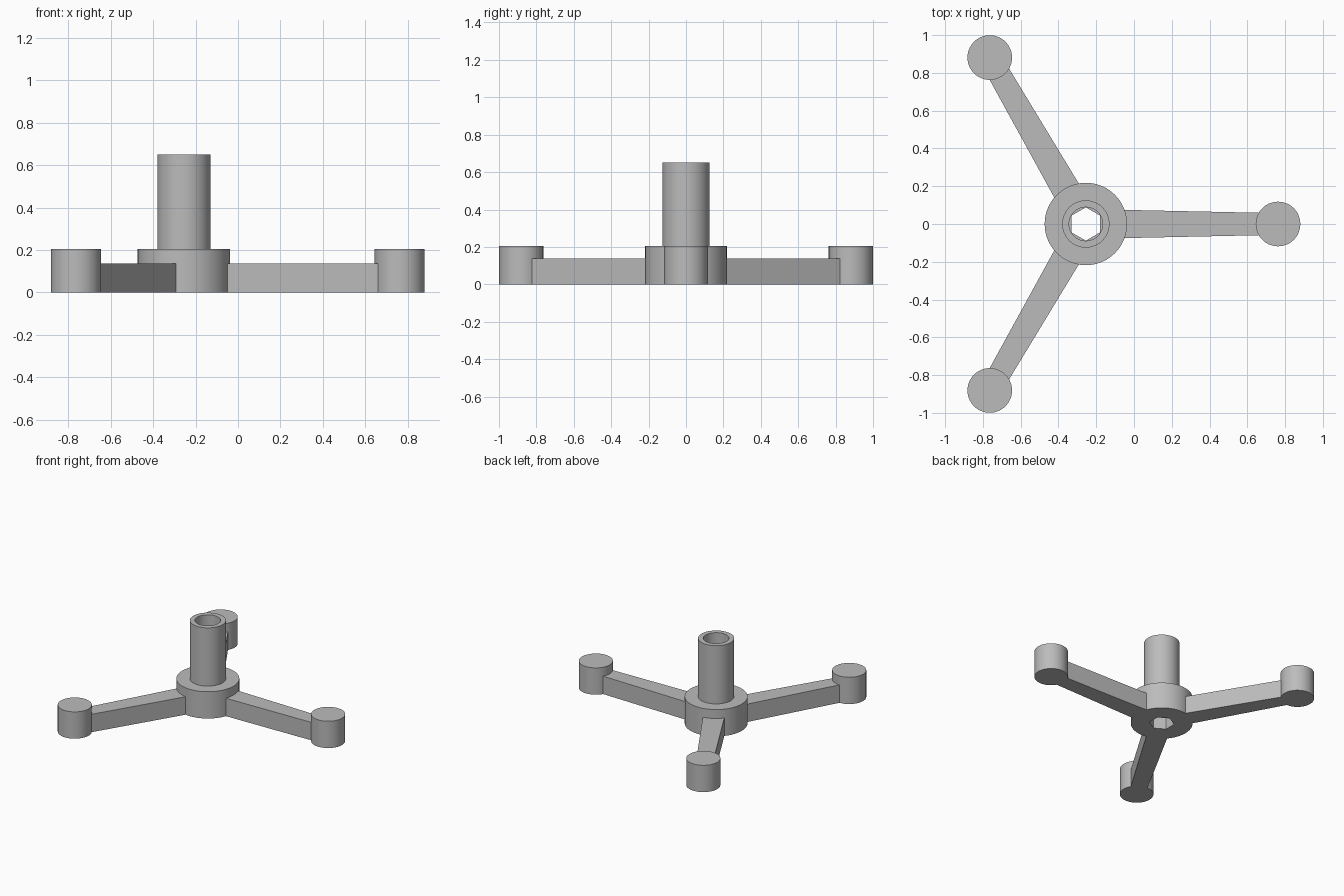
import bpy
import bmesh
from math import cos, sin, pi, radians
from mathutils import Matrix, Vector

cube = bpy.data.objects.get("Cube")
if cube:
    bpy.data.objects.remove(cube, do_unlink=True)

CENTRE = Vector((-0.255, 0, 0))
REACH = 1.0175          # hub axis to foot axis
SEGMENTS = 72

grey = bpy.data.materials.new("mid grey")
grey.use_nodes = True
colour = (0.5, 0.5, 0.5, 1)
grey.diffuse_color = colour
grey.node_tree.nodes["Principled BSDF"].inputs["Base Color"].default_value = colour


def finish(bm, name):
    bmesh.ops.recalc_face_normals(bm, faces=bm.faces)
    mesh = bpy.data.meshes.new(name)
    bm.to_mesh(mesh)
    bm.free()
    mesh.materials.append(grey)
    obj = bpy.data.objects.new(name, mesh)
    bpy.context.collection.objects.link(obj)
    bpy.ops.object.select_all(action="DESELECT")
    obj.select_set(True)
    bpy.context.view_layer.objects.active = obj
    bpy.ops.object.shade_smooth_by_angle(angle=radians(30))
    return obj


def hexagon(angle, radius):
    """Distance to a hexagon's edge, with corners on the y axis."""
    off = angle % (pi / 3)
    return radius * cos(pi / 6) / cos(off)if off <= pi / 6 else radius * cos(pi / 6) / cos(pi / 3 - off)


# Hub and hollow post: one closed loft with a hexagonal socket below the bore
profile = [
    (0.088, 0, True), (0.088, 0.12, True),
    (0.089, 0.12, False), (0.089, 0.65, False),
    (0.125, 0.65, False), (0.125, 0.205, False),
    (0.218, 0.205, False), (0.218, 0, False),
]
bm = bmesh.new()
rings = []
for radius, z, is_hex in profile:
    ring = []
    for i in range(SEGMENTS):
        a = 2 * pi * i / SEGMENTS
        r = hexagon(a, radius) if is_hex else radius
        ring.append(bm.verts.new(CENTRE + Vector((r * cos(a), r * sin(a), z))))
    rings.append(ring)
for k, ring in enumerate(rings):
    above = rings[(k + 1) % len(rings)]
    for i in range(SEGMENTS):
        j = (i + 1) % SEGMENTS
        bm.faces.new((ring[i], ring[j], above[j], above[i]))
finish(bm, "hub_and_post")

# Three tapered arms, each with a round foot
for name, degrees in (("left", 0), ("back_right", 120), ("front_right", 240)):
    turn = Matrix.Translation(CENTRE) @ Matrix.Rotation(radians(degrees), 4, "Z")

    bm = bmesh.new()
    outline = [(0.19, -0.075), (0.94, -0.059), (0.94, 0.059), (0.19, 0.075)]
    base = bm.faces.new([bm.verts.new((x, y, 0)) for x, y in outline])
    top = bmesh.ops.extrude_face_region(bm, geom=[base])["geom"]
    bmesh.ops.translate(bm, vec=(0, 0, 0.137),
                        verts=[v for v in top if isinstance(v, bmesh.types.BMVert)])
    bm.transform(turn)
    finish(bm, name + "_arm")

    bm = bmesh.new()
    bmesh.ops.create_cone(bm, cap_ends=True, segments=SEGMENTS, radius1=0.118,
                          radius2=0.118, depth=0.205,
                          matrix=turn @ Matrix.Translation((REACH, 0, 0.1025)))
    finish(bm, name + "_foot")
